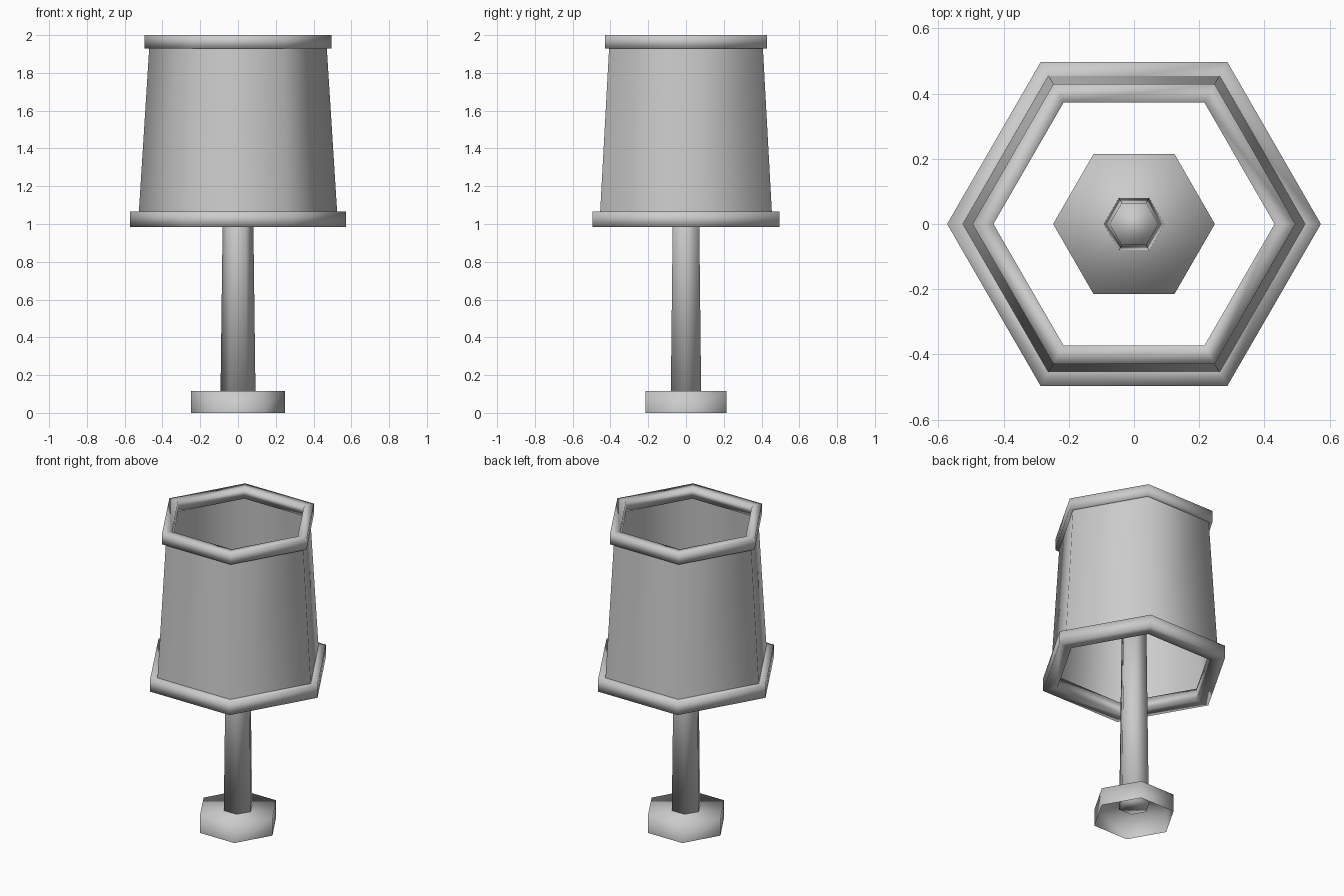
import bpy
from math import cos, sin, pi

if "Cube" in bpy.data.objects:
    bpy.data.objects.remove(bpy.data.objects["Cube"])

SIDES = 6


def lathe(name, profile, closed=False, cap_start=False, cap_end=False):
    """Sweep (radius, z) points round the z axis as a smooth six-sided part."""
    verts = [(r * cos(2 * pi * i / SIDES), r * sin(2 * pi * i / SIDES), z)
             for r, z in profile for i in range(SIDES)]
    n = len(profile)
    faces = []
    for k in range(n if closed else n - 1):
        a, b = k * SIDES, ((k + 1) % n) * SIDES
        for i in range(SIDES):
            j = (i + 1) % SIDES
            faces.append((a + i, a + j, b + j, b + i))
    if cap_start:
        faces.append(tuple(reversed(range(SIDES))))
    if cap_end:
        faces.append(tuple(range((n - 1) * SIDES, n * SIDES)))
    mesh = bpy.data.meshes.new(name)
    mesh.from_pydata(verts, [], faces)
    mesh.shade_smooth()
    obj = bpy.data.objects.new(name, mesh)
    bpy.context.collection.objects.link(obj)
    return obj


def rim(name, inner, outer, low, high):
    return lathe(name, [(outer, low), (outer, high), (inner, high), (inner, low)],
                 closed=True)


# Hollow foot, open underneath
lathe("base", [(0.248, 0.0), (0.248, 0.115)], cap_end=True)

# Tapered post, ending inside the shade
lathe("stem", [(0.093, 0.08), (0.075, 1.5)], cap_start=True, cap_end=True)

# Thin open shade, tucked into its rims
lathe("shade", [(0.527, 1.03), (0.468, 1.965)])

# Rims round both shade openings
rim("bottom_rim", 0.482, 0.573, 0.985, 1.065)
rim("top_rim", 0.431, 0.495, 1.93, 2.0)
